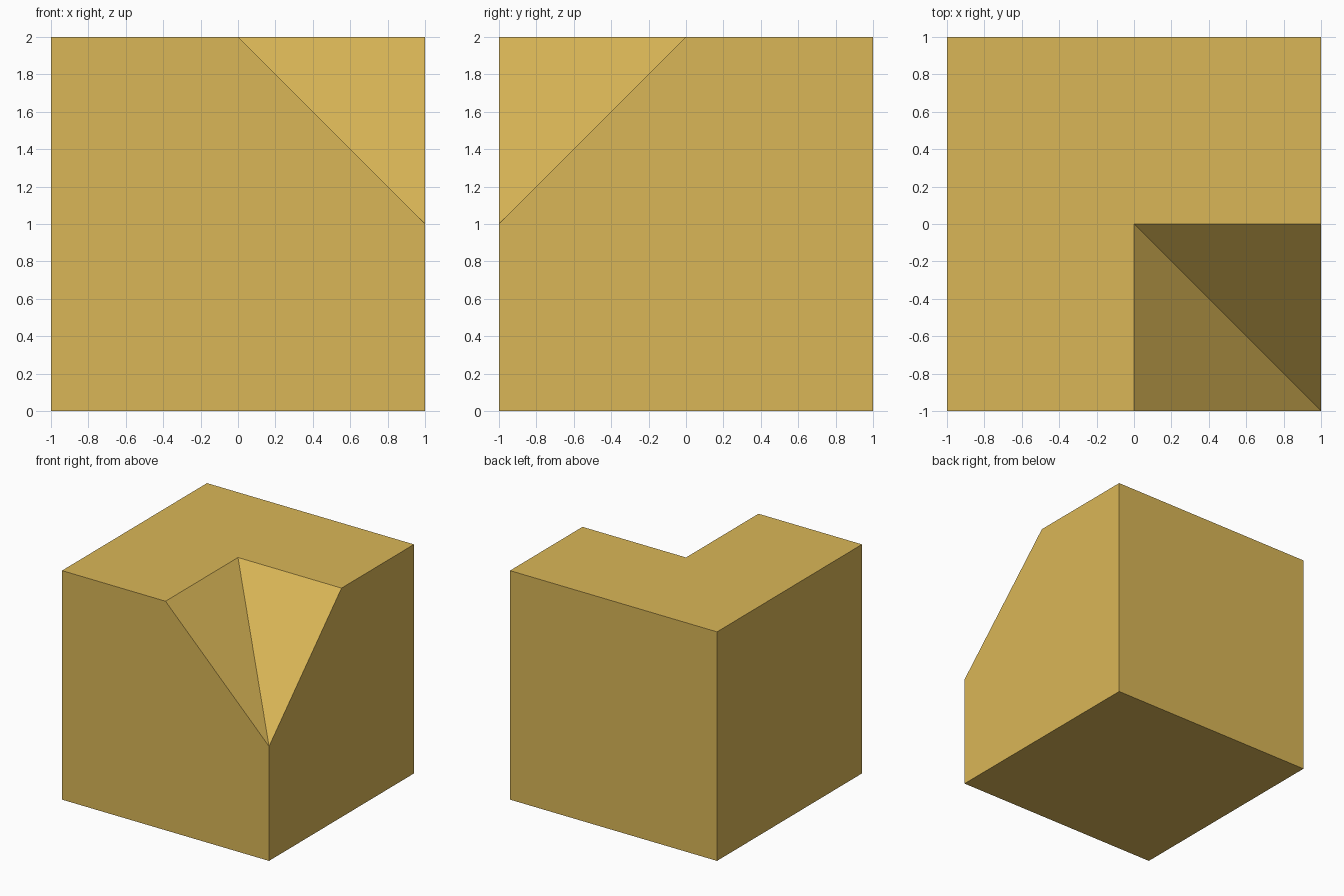
import bpy

if "Cube" in bpy.data.objects:
    bpy.data.objects.remove(bpy.data.objects["Cube"])

# Cube with one top corner cut away as a pyramid-shaped notch
verts = [
    (-1, -1, 0), (1, -1, 0), (1, 1, 0), (-1, 1, 0),   # 0-3 base
    (-1, -1, 2), (1, 1, 2), (-1, 1, 2),               # 4-6 remaining top corners
    (0, -1, 2), (0, 0, 2), (1, 0, 2), (1, -1, 1),     # 7-10 notch rim and tip
]
faces = [
    (3, 2, 1, 0),            # bottom
    (0, 1, 10, 7, 4),        # front
    (1, 2, 5, 9, 10),        # right
    (2, 3, 6, 5),            # back
    (3, 0, 4, 6),            # left
    (4, 7, 8, 9, 5, 6),      # L-shaped top
    (7, 10, 8), (8, 10, 9),  # notch slopes
]
mesh = bpy.data.meshes.new("notched_cube")
mesh.from_pydata(verts, [], faces)
mesh.update()

# Single flat colour
mat = bpy.data.materials.new("ochre yellow")
mat.diffuse_color = (0.70, 0.47, 0.095, 1)
mat.use_nodes = True
mat.node_tree.nodes["Principled BSDF"].inputs["Base Color"].default_value = mat.diffuse_color
mesh.materials.append(mat)

cube = bpy.data.objects.new("notched_cube", mesh)
bpy.context.collection.objects.link(cube)
